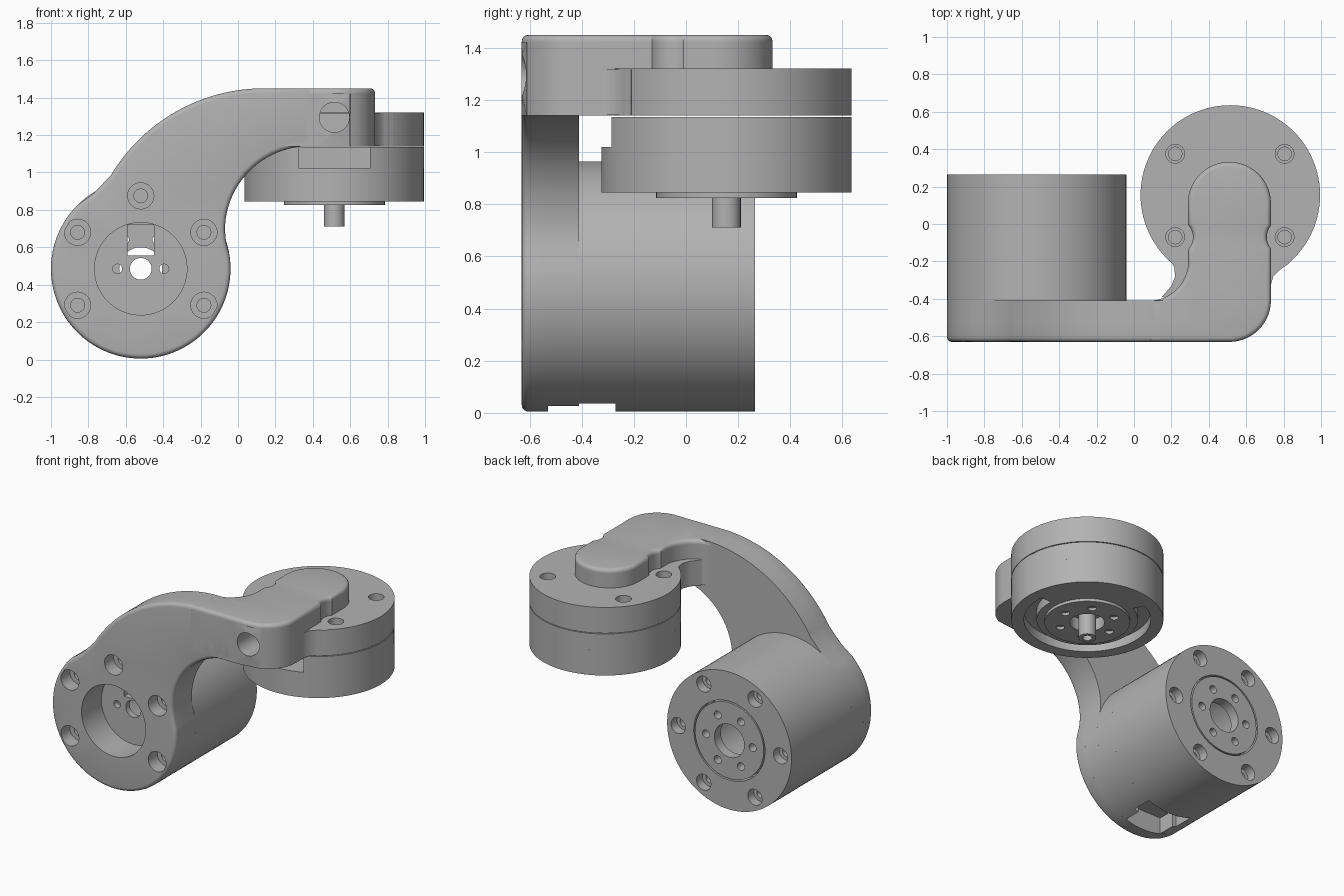
import bpy, bmesh
from math import sin, cos, pi, radians, sqrt
from mathutils import Vector

cube = bpy.data.objects.get("Cube")
if cube:
    bpy.data.objects.remove(cube)

grey = bpy.data.materials.new("machined_grey")
grey.use_nodes = True
grey.diffuse_color = (0.45, 0.45, 0.45, 1)
grey.node_tree.nodes["Principled BSDF"].inputs["Base Color"].default_value = grey.diffuse_color


def arc(u, v, r, start, end, steps=24):
    angles = [radians(start + (end - start) * i / steps) for i in range(steps + 1)]
    return [(u + r * cos(a), v + r * sin(a)) for a in angles]


def circle(u, v, r, steps=96):
    return arc(u, v, r, 0, 360, steps)[:-1]


def rect(u0, u1, v0, v1):
    return [(u0, v0), (u1, v0), (u1, v1), (u0, v1)]


def bolts(u, v, spread, r, count=6, start=0):
    return [circle(a, b, r, 32) for a, b in arc(u, v, spread, start, start + 360, count)[:-1]]


def inset(outline, distance):
    """Offset a counter-clockwise outline inwards."""
    pts = [Vector(p) for p in outline]
    result = []
    for i, p in enumerate(pts):
        d1 = (p - pts[i - 1]).normalized()
        d2 = (pts[(i + 1) % len(pts)] - p).normalized()
        n1, n2 = Vector((-d1.y, d1.x)), Vector((-d2.y, d2.x))
        result.append(tuple(p + (n1 + n2) * distance / (1 + n1.dot(n2))))
    return result


def slab(bm, axis, low, high, outer, holes=(), round_low=0, round_high=0):
    """Plate with holes, extruded along Y (drawn in x, z) or Z (drawn in x, y)."""
    def ring(outline, w):
        return [bm.verts.new((u, w, v) if axis == "Y" else (u, v, w)) for u, v in outline]

    def rounded(end, radius, sign):
        if not radius:
            return [(end, 0)]
        turns = [pi / 8 * k for k in range(5)]
        return [(end + sign * radius * (1 - cos(t)), radius * (1 - sin(t))) for t in turns]

    levels = rounded(low, round_low, 1) + rounded(high, round_high, -1)[::-1]
    tubes = [[ring(inset(outer, d), w) for w, d in levels]]
    tubes += [[ring(hole, low), ring(hole, high)] for hole in holes]
    for rings in tubes:
        for a, b in zip(rings, rings[1:]):
            for i in range(len(a)):
                bm.faces.new((a[i - 1], a[i], b[i], b[i - 1]))
    normal = (0, 1, 0) if axis == "Y" else (0, 0, 1)
    for end in (0, -1):
        loops = [rings[end] for rings in tubes]
        edges = [bm.edges.get((loop[i - 1], loop[i])) for loop in loops for i in range(len(loop))]
        bmesh.ops.triangle_fill(bm, use_beauty=True, edges=edges, normal=normal)


def part(name, axis, *layers):
    """One object made of stacked slabs."""
    bm = bmesh.new()
    for layer in layers:
        slab(bm, axis, *layer)
    bmesh.ops.recalc_face_normals(bm, faces=bm.faces[:])
    mesh = bpy.data.meshes.new(name)
    bm.to_mesh(mesh)
    bm.free()
    mesh.materials.append(grey)
    mesh.shade_smooth()
    mesh.set_sharp_from_angle(angle=radians(30))
    obj = bpy.data.objects.new(name, mesh)
    bpy.context.scene.collection.objects.link(obj)
    return obj


MX, MZ = -0.52, 0.485      # lower motor axis
WX, WY = 0.515, 0.155      # wrist motor axis
R = 0.48
SOFT = 0.025               # edge rounding

# Arm web: round end, sweeping neck, bore, bolt counterbores and cable notch
sweep = [(-0.064, 0.63)] + arc(0.38, 0.69, 0.45, 180, 90)
sweep += [(0.4, 1.14), (0.4, 1.45)] + arc(0.14, 0.495, 0.955, 90, 149, 32) + [(-0.77, 0.89)]
front_side = arc(MX, MZ, R, 135, 368, 64) + sweep
notch = [(MX - 0.14, 0.14), (MX + 0.14, 0.14)]
back_side = arc(MX, MZ, R, 135, 253, 32) + notch + arc(MX, MZ, R, 287, 368, 24) + sweep
bore = circle(MX, MZ, 0.247)
part("arm_web", "Y",
     (-0.63, -0.53, front_side, [bore] + bolts(MX, MZ, 0.39, 0.07, 6, -30)[:5], SOFT),
     (-0.53, -0.41, back_side, [bore] + bolts(MX, MZ, 0.39, 0.037, 6, -30)[:5]))

# Arm head: rounded corner, round nose and screwdriver clearances
CX, CY, CR = 0.51, -0.408, 0.222
rest = arc(0.805, -0.07, 0.095, 220, 140, 12) + arc(CX, 0.11, CR, 0, 180, 40)
rest += arc(0.22, -0.07, 0.095, 44, -44, 12) + arc(0.08, -0.2, 0.21, 0, -90)
pocket = [(0.08, -0.63), (0.43, -0.63), (0.43, -0.2), (0.6, -0.2)]
part("arm_head", "Z",
     (1.14, 1.42, pocket + arc(CX, CY, CR, -66, 0) + rest),
     (1.42, 1.45, [(0.08, -0.63)] + arc(CX, CY, CR, -90, 0) + rest, (), 0, SOFT))

# Sleeve around the cross hole, its front following the head's corner
sleeve = part("cross_hole_sleeve", "Y",
              (-0.63, -0.2, rect(0.43, 0.6, 1.14, 1.42), [circle(0.515, 1.295, 0.08, 48)]))
for vert in sleeve.data.vertices:
    if vert.co.y < -0.6 and vert.co.x > CX:
        vert.co.y = CY - sqrt(CR ** 2 - (vert.co.x - CX) ** 2)

# Lower motor housing, hollow, with a cable notch next to the arm
body = circle(MX, MZ, R)
notched = arc(MX, MZ, R, -69, 249, 84) + [(MX - 0.17, 0.19), (MX + 0.17, 0.19)]
cavity = circle(MX, MZ, 0.25)
floor_holes = [circle(MX, MZ, 0.058, 48), rect(MX - 0.07, MX + 0.07, MZ + 0.07, MZ + 0.235)]
floor_holes += bolts(MX, MZ, 0.125, 0.025, 2)
part("lower_motor_housing", "Y",
     (-0.412, -0.37, notched, floor_holes),
     (-0.37, -0.27, notched, [cavity]),
     (-0.27, 0.1, body, [cavity]),
     (0.1, 0.2, body, [cavity] + bolts(MX, MZ, 0.395, 0.03)),
     (0.2, 0.265, body, [circle(MX, MZ, 0.275)] + bolts(MX, MZ, 0.395, 0.055)))

# Lower motor output hub
part("lower_output_hub", "Y",
     (0.195, 0.265, circle(MX, MZ, 0.265),
      [circle(MX, MZ, 0.115, 48)] + bolts(MX, MZ, 0.18, 0.027)))

# Wrist mounting plate and the neck joining it to the arm
disc = circle(WX, WY, R)
corners = [(x, y) for x in (0.22, 0.805) for y in (-0.07, 0.375)]
part("wrist_plate", "Z",
     (1.14, 1.25, disc, [circle(x, y, 0.036, 32) for x, y in corners]),
     (1.25, 1.32, disc, [circle(x, y, 0.05, 32) for x, y in corners]))
neck = [(0.3, -0.16), (0.19, -0.19), (0.215, -0.23), (0.22, -0.28), (0.2, -0.33), (0.15, -0.39),
        (0.3, -0.42), (0.72, -0.42), (0.73, -0.33), (0.745, -0.28), (0.78, -0.245),
        (0.83, -0.21), (0.7, -0.16)]
part("wrist_neck", "Z", (1.142, 1.318, neck))

# Wrist motor housing with cable notch and curved underside slot
centre_hole = circle(WX, WY, 0.11, 48)
slot = arc(WX, WY, 0.4, 114, 364, 60) + arc(WX, WY, 0.32, 364, 114, 60)
wrist_notched = arc(WX, WY, R, -66.7, 246.7, 84) + [(WX - 0.19, -0.12), (WX + 0.19, -0.12)]
part("wrist_motor_housing", "Z",
     (0.845, 0.91, disc, [centre_hole, slot]),
     (0.91, 1.02, disc),
     (1.02, 1.135, wrist_notched))

# Wrist output flange and shaft
part("wrist_output_flange", "Z",
     (0.825, 0.85, circle(WX, WY, 0.27), [centre_hole] + bolts(WX, WY, 0.18, 0.027)))
pin = circle(WX, WY, 0.055, 48)
part("wrist_shaft", "Z", (0.712, 0.76, pin, [circle(WX, WY, 0.03, 32)]), (0.76, 0.95, pin))
